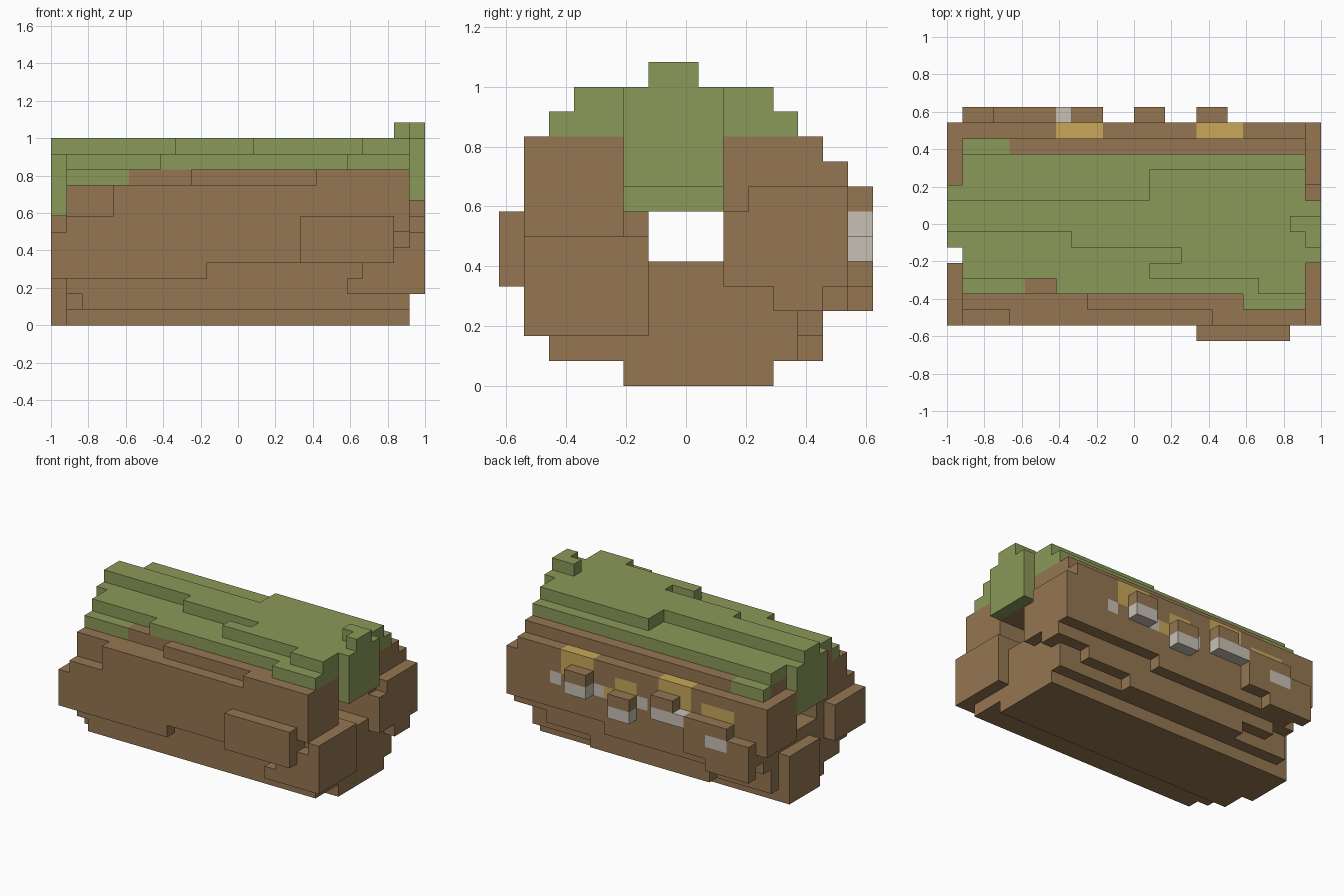
import bpy
import bmesh
from mathutils import Vector

default_cube = bpy.data.objects.get("Cube")
if default_cube:
    bpy.data.objects.remove(default_cube)

UNIT = 1 / 12
ORIGIN = Vector((-1, -0.625, 0))
cells = {}


def span(value):
    return range(*value) if isinstance(value, tuple) else (value,)


def put(part, x, y, z):
    """Fill a block of grid cells with a part; None carves it away."""
    for i in span(x):
        for j in span(y):
            for k in span(z):
                if part:
                    cells[i, j, k] = part
                else:
                    cells.pop((i, j, k), None)


def mushroom(x, z, stain_top):
    """Two-wide cap with pale gills, and a yellow stain on the bark above."""
    put("yellow_stains", x=(x - 1, x + 2), y=13, z=(z, stain_top))
    put("mushroom_caps", x=(x, x + 2), y=14, z=z)
    put("mushroom_gills", x=(x, x + 2), y=14, z=z - 1)


# Log body, from the narrow underside up to the shoulders
log = "log"
LENGTH = (1, 23)
put(log, x=LENGTH, y=(5, 11), z=0)
put(log, x=LENGTH, y=(3, 12), z=1)
put(log, x=LENGTH, y=(2, 12), z=2)
put(log, x=LENGTH, y=(2, 13), z=3)
put(log, x=LENGTH, y=(1, 14), z=(4, 9))
put(log, x=LENGTH, y=(3, 13), z=9)

# Ragged bark along the lower sides
put(log, x=(2, 23), y=2, z=1)
put(log, x=(6, 17), y=12, z=1)
put(log, x=(3, 21), y=12, z=2)
put(log, x=(19, 23), y=1, z=2)
put(log, x=(1, 10), y=1, z=3)
put(log, x=(20, 23), y=1, z=3)
put(log, x=(2, 15), y=13, z=3)

# Ragged bark along the front shoulder
put(None, x=(1, 4), y=1, z=(7, 9))
put(None, x=22, y=1, z=5)
put(log, x=(9, 23), y=2, z=9)
put(log, x=(17, 23), y=1, z=9)

# Hollow core, open at both ends, with a mossy ceiling
put(None, x=LENGTH, y=(6, 9), z=(5, 7))
put("moss", x=(1, 18), y=(5, 9), z=7)
put(None, x=(18, 23), y=(5, 9), z=7)
put(None, x=(20, 23), y=5, z=6)

# Broken splinters at the left end
put(log, x=23, y=(1, 6), z=(2, 6))
put(log, x=23, y=(10, 14), z=(4, 8))
put(log, x=23, y=9, z=(4, 7))
put(log, x=23, y=(11, 13), z=3)

# Broken splinters at the right end
put(log, x=0, y=(1, 5), z=(3, 6))
put(log, x=0, y=(10, 14), z=(5, 9))
put(log, x=0, y=(7, 11), z=(0, 4))

# Knots on the front and back
put(log, x=(16, 22), y=0, z=(4, 7))
put(log, x=(1, 7), y=14, z=(3, 6))
put(log, x=(4, 7), y=14, z=6)
put(None, x=(5, 7), y=14, z=3)

# Moss blanket: wide lower layer, ragged upper layer, hanging ends
moss = "moss"
put(moss, x=(1, 5), y=3, z=9)
put(moss, x=(1, 4), y=12, z=9)
put(moss, x=LENGTH, y=(4, 12), z=10)
put(moss, x=(7, 23), y=3, z=10)
put(moss, x=(19, 23), y=2, z=10)
put(moss, x=LENGTH, y=(7, 9), z=11)
put(moss, x=(8, 23), y=6, z=11)
put(moss, x=(15, 23), y=5, z=11)
put(moss, x=(13, 23), y=4, z=11)
put(moss, x=(20, 23), y=3, z=11)
put(moss, x=(13, 23), y=(9, 11), z=11)
put(moss, x=23, y=(5, 9), z=(8, 12))
put(moss, x=0, y=(6, 10), z=(7, 11))
put(moss, x=0, y=(7, 9), z=11)
put(moss, x=(22, 24), y=7, z=12)
put(moss, x=23, y=6, z=12)

# Bracket mushrooms on the back
mushroom(x=16, z=7, stain_top=9)
put("yellow_stains", x=18, y=13, z=(7, 9))
put(log, x=15, y=13, z=(7, 9))
mushroom(x=12, z=6, stain_top=8)
put(log, x=11, y=13, z=(6, 8))
put(log, x=(12, 14), y=13, z=6)
put("yellow_stains", x=14, y=13, z=6)
put(log, x=14, y=13, z=7)
mushroom(x=8, z=7, stain_top=9)
put("mushroom_gills", x=7, y=14, z=6)
for x in (11, 15, 19):
    put("mushroom_gills", x=x, y=13, z=6)
put("yellow_stains", x=(3, 6), y=13, z=7)
put("mushroom_gills", x=(3, 5), y=14, z=5)
put("mushroom_caps", x=(3, 5), y=14, z=6)


def make_material(name, colour):
    mat = bpy.data.materials.new(name)
    mat.use_nodes = True
    mat.diffuse_color = (*colour, 1)
    mat.node_tree.nodes["Principled BSDF"].inputs["Base Color"].default_value = (*colour, 1)
    return mat


bark_brown = make_material("bark brown", (0.30, 0.18, 0.085))
moss_green = make_material("moss green", (0.26, 0.32, 0.10))
stain_yellow = make_material("stain yellow", (0.58, 0.39, 0.10))
gill_grey = make_material("gill grey", (0.58, 0.53, 0.46))

AXES = [Vector(axis) for axis in ((1, 0, 0), (0, 1, 0), (0, 0, 1))]


def build(part, material):
    """Mesh the exposed sides of one part and join coplanar faces."""
    bm = bmesh.new()
    for cell in [c for c, owner in cells.items() if owner == part]:
        centre = Vector(cell) + Vector((0.5, 0.5, 0.5))
        for a in range(3):
            for sign in (-1, 1):
                normal = AXES[a] * sign
                neighbour = tuple(int(n) for n in Vector(cell) + normal)
                if neighbour in cells:
                    continue
                u, v = AXES[(a + 1) % 3] / 2, AXES[(a + 2) % 3] / 2 * sign
                middle = centre + normal / 2
                corners = (middle - u - v, middle + u - v, middle + u + v, middle - u + v)
                bm.faces.new([bm.verts.new(ORIGIN + c * UNIT) for c in corners])
    bmesh.ops.remove_doubles(bm, verts=bm.verts, dist=UNIT / 100)
    bmesh.ops.dissolve_limit(bm, angle_limit=0.01, verts=bm.verts, edges=bm.edges)
    mesh = bpy.data.meshes.new(part)
    bm.to_mesh(mesh)
    bm.free()
    mesh.materials.append(material)
    bpy.context.collection.objects.link(bpy.data.objects.new(part, mesh))


build("log", bark_brown)
build("moss", moss_green)
build("mushroom_caps", bark_brown)
build("mushroom_gills", gill_grey)
build("yellow_stains", stain_yellow)
